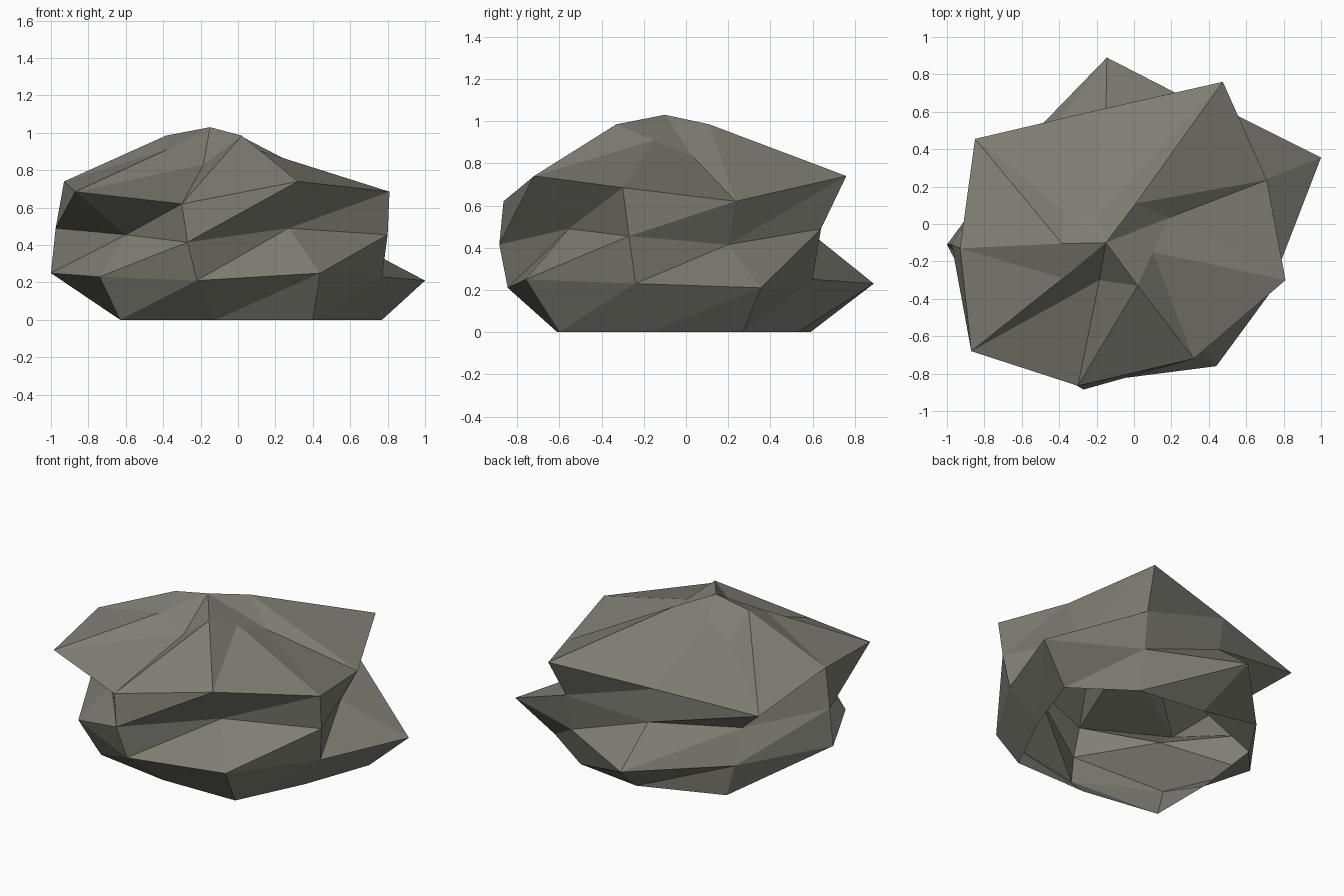
import bpy
import bmesh

# Remove the default cube
cube = bpy.data.objects.get("Cube")
if cube:
    bpy.data.objects.remove(cube, do_unlink=True)


def make_material(name, colour):
    material = bpy.data.materials.new(name)
    material.use_nodes = True
    material.diffuse_color = colour
    shader = material.node_tree.nodes["Principled BSDF"]
    shader.inputs["Base Color"].default_value = colour
    shader.inputs["Roughness"].default_value = 0.9
    return material


def add_ring(bm, heights, outline):
    """Add one nine-sided ring; its heights repeat around the rock."""
    ring = []
    for i, (x, y) in enumerate(outline):
        ring.append(bm.verts.new((x, y, heights[i % len(heights)])))
    return ring


def bridge_rings(bm, lower, upper):
    """Join two rings with facets that all lean the same way."""
    count = len(lower)
    for i in range(count):
        following = (i + 1) % count
        bm.faces.new((lower[i], lower[following], upper[following]))
        bm.faces.new((lower[i], upper[following], upper[i]))


def close_with_peak(bm, ring, position):
    """Fan the last ring up to a single peak."""
    peak = bm.verts.new(position)
    count = len(ring)
    for i in range(count):
        bm.faces.new((ring[i], ring[(i + 1) % count], peak))


# Open rim resting on the ground
ground_rim = [(.61, -.17), (.77, .27), (.4, .53), (-.05, .59), (-.57, .39),
              (-.63, -.1), (-.63, -.53), (-.12, -.61), (.4, -.6)]

# Lower bulge with the jutting spurs
lower_bulge = [(.77, -.24), (1, .355), (.42, .6), (-.145, .89), (-.63, .39),
               (-1, -.11), (-.74, -.61), (-.22, -.845), (.44, -.76)]

# Recessed waist
waist = [(.8, -.27), (.61, .2), (.43, .64), (-.15, .61), (-.61, .28),
         (-.975, -.11), (-.6, -.47), (-.27, -.885), (.27, -.555)]

# Overhanging shoulder
shoulder = [(.81, -.3), (.71, .235), (.475, .76), (-.19, .61), (-.85, .455),
            (-.93, -.13), (-.87, -.68), (-.3, -.865), (.32, -.72)]

# Small crown below the peak
crown = [(.1, -.15), (.19, .035), (.01, .11), (-.19, .05), (-.37, .065),
         (-.385, -.105), (-.38, -.29), (-.185, -.3), (.02, -.33)]

bm = bmesh.new()
rings = [
    add_ring(bm, [0], ground_rim),
    add_ring(bm, [.23, .21, .25], lower_bulge),
    add_ring(bm, [.455, .415, .49], waist),
    add_ring(bm, [.685, .62, .74], shoulder),
    add_ring(bm, [.91, .83, .985], crown),
]
for lower, upper in zip(rings, rings[1:]):
    bridge_rings(bm, lower, upper)
close_with_peak(bm, rings[-1], (-.15, -.1, 1.03))

# Flat-shaded rock object
mesh = bpy.data.meshes.new("rock")
bm.to_mesh(mesh)
bm.free()
mesh.materials.append(make_material("stone_grey", (.21, .21, .175, 1)))
rock = bpy.data.objects.new("rock", mesh)
bpy.context.collection.objects.link(rock)
